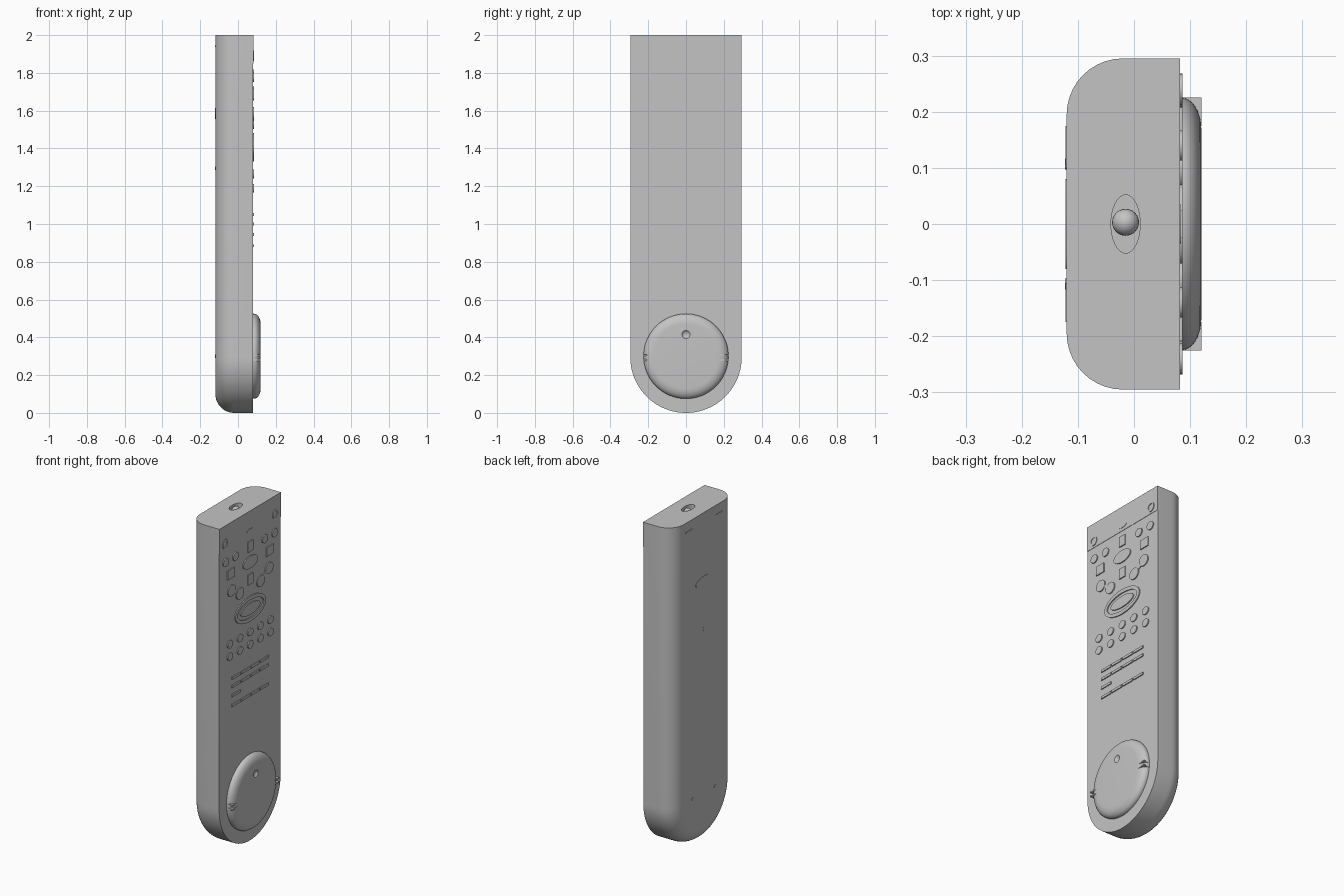
import bpy, bmesh
from math import sin, cos, pi

cube = bpy.data.objects.get("Cube")
if cube:
    bpy.data.objects.remove(cube)

grey = bpy.data.materials.new("light grey plastic")
grey.use_nodes = True
colour = (0.55, 0.55, 0.55, 1)
grey.diffuse_color = colour
grey.node_tree.nodes["Principled BSDF"].inputs["Base Color"].default_value = colour

FACE, BACK, HALF, RAISE = 0.08, -0.12, 0.295, 0.006


def smooth(ob):
    bpy.ops.object.select_all(action='DESELECT')
    ob.select_set(True)
    bpy.context.view_layer.objects.active = ob
    bpy.ops.object.shade_smooth_by_angle(angle=0.6)


def loft(name, rings, closed=False):
    """Skin equal-length rings of points; cap both ends unless closed."""
    bm = bmesh.new()
    loops = [[bm.verts.new(p) for p in ring] for ring in rings]
    pairs = list(zip(loops, loops[1:]))
    if closed:
        pairs.append((loops[-1], loops[0]))
    else:
        bm.faces.new(loops[0])
        bm.faces.new(loops[-1])
    for a, b in pairs:
        for i in range(len(a)):
            j = (i + 1) % len(a)
            bm.faces.new((a[i], a[j], b[j], b[i]))
    bmesh.ops.recalc_face_normals(bm, faces=bm.faces)
    me = bpy.data.meshes.new(name)
    bm.to_mesh(me)
    bm.free()
    me.materials.append(grey)
    ob = bpy.data.objects.new(name, me)
    bpy.context.collection.objects.link(ob)
    smooth(ob)
    return ob


def oval(x, y, z, ry, rz, n=28):
    return [(x, y + ry * cos(2 * pi * i / n), z + rz * sin(2 * pi * i / n)) for i in range(n)]


def oval_button(name, y, z, ry, rz, x0=FACE, x1=FACE + RAISE):
    return loft(name, [oval(x0, y, z, ry, rz), oval(x1, y, z, ry, rz)])


def oval_ring(name, y, z, ry, rz, wall):
    x0, x1 = FACE - 0.002, FACE + RAISE
    a, b = ry - wall, rz - wall
    return loft(name, [oval(x0, y, z, ry, rz), oval(x1, y, z, ry, rz),
                       oval(x1, y, z, a, b), oval(x0, y, z, a, b)], True)


def block(name, y, z, w, h, x0=FACE, x1=FACE + RAISE):
    ring = [(y - w / 2, z - h / 2), (y + w / 2, z - h / 2), (y + w / 2, z + h / 2), (y - w / 2, z + h / 2)]
    return loft(name, [[(x, *p) for p in ring] for x in (x0, x1)])


def cut(target, cutter):
    mod = target.modifiers.new("cut", 'BOOLEAN')
    mod.object, mod.solver = cutter, 'EXACT'
    bpy.context.view_layer.objects.active = target
    bpy.ops.object.modifier_apply(modifier=mod.name)
    bpy.data.objects.remove(cutter)
    smooth(target)


def ball(name, loc, r):
    bpy.ops.mesh.primitive_uv_sphere_add(segments=24, ring_count=12, radius=r, location=loc)
    ob = bpy.context.object
    ob.name = name
    ob.data.materials.append(grey)
    smooth(ob)
    return ob


# Body: flat top, round lower end, rounded back edge
def outline(x, inset):
    r, n = HALF - inset, 40
    arc = [(x, -r * cos(pi * i / n), HALF - r * sin(pi * i / n)) for i in range(n + 1)]
    return [(x, -r, 2)] + arc + [(x, r, 2)]


rings = [outline(FACE, 0)]
for i in range(11):
    a = pi / 2 * i / 10
    rings.append(outline(-0.02 - 0.1 * sin(a), 0.1 * (1 - cos(a))))
body = loft("body", rings)

# Oval socket in the top with an emitter bulb
socket = loft("socket_cutter", [[(-0.015 + 0.026 * cos(pi * i / 16), 0.052 * sin(pi * i / 16), z)
                                 for i in range(32)] for z in (1.96, 2.05)])
cut(body, socket)
ball("emitter_bulb", (-0.015, 0.003, 1.975), 0.024)

# Slightly raised strip along the top of the face
block("top_strip", 0, 1.925, 2 * HALF, 0.15, FACE, FACE + 0.002)

# Dial with a rounded rim and a finger dimple
rim = [(FACE, 0.225)]
for i in range(9):
    a = pi / 2 * i / 8
    rim.append((0.085 + 0.035 * sin(a), 0.17 + 0.055 * cos(a)))
dial = loft("dial", [oval(x, 0, 0.3, r, r, 64) for x, r in rim])
cut(dial, ball("dimple_cutter", (0.138, 0, 0.415), 0.028))

# Mirrored parts on the face
for side, s in (("left", 1), ("right", -1)):
    for z in (0.305, 0.28):
        block(f"dial_rib_{side}", s * 0.2, z, 0.05, 0.008, FACE, 0.12)
    oval_ring(f"screw_ring_{side}", s * 0.24, 1.89, 0.028, 0.028, 0.009)
    for y in (0.14, 0.235):
        oval_button(f"round_button_{side}", s * y, 1.777, 0.027, 0.025)
    block(f"square_button_{side}", s * 0.186, 1.69, 0.065, 0.055)
    for y, z in ((0.18, 1.585), (0.1, 1.537)):
        oval_button(f"rocker_end_{side}", s * y, z, 0.037, 0.034)
    link = [(0.165, 1.565), (0.155, 1.585), (0.115, 1.56), (0.125, 1.54)]
    loft(f"rocker_link_{side}", [[(x, s * y, z) for y, z in link] for x in (FACE, FACE + 0.004)])

# Central buttons
for z in (1.786, 1.587):
    block("tall_button", 0, z, 0.05, 0.062)
oval_button("centre_oval_button", 0, 1.69, 0.07, 0.037)
oval_button("top_badge", 0, 1.88, 0.035, 0.012, FACE, FACE + 0.004)

# Navigation pad
oval_ring("pad_outer_ring", 0, 1.407, 0.147, 0.076, 0.022)
oval_button("pad_centre", 0, 1.407, 0.095, 0.034)

# Two rows of small round keys
for z in (1.265, 1.19):
    for i in range(5):
        oval_button("small_key", (i - 2) * 0.0975, z, 0.026, 0.023)

# Rows of slim bars
for z, count in ((1.05, 4), (1.0, 4), (0.945, 1), (0.885, 4)):
    for i in range(count):
        block("slim_bar", (i - 1.5) * 0.09, z, 0.08, 0.015)

# Back details
for s in (1, -1):
    block("back_slot_mark", s * 0.14, 1.94, 0.07, 0.008, BACK - 0.002, BACK)
    oval_button("back_screw", s * 0.107, 0.3, 0.01, 0.01, BACK - 0.003, BACK)
oval_button("back_pin", 0, 1.295, 0.01, 0.01, BACK - 0.002, BACK)
oval_button("back_badge", 0, 1.585, 0.08, 0.03, BACK - 0.002, BACK)
